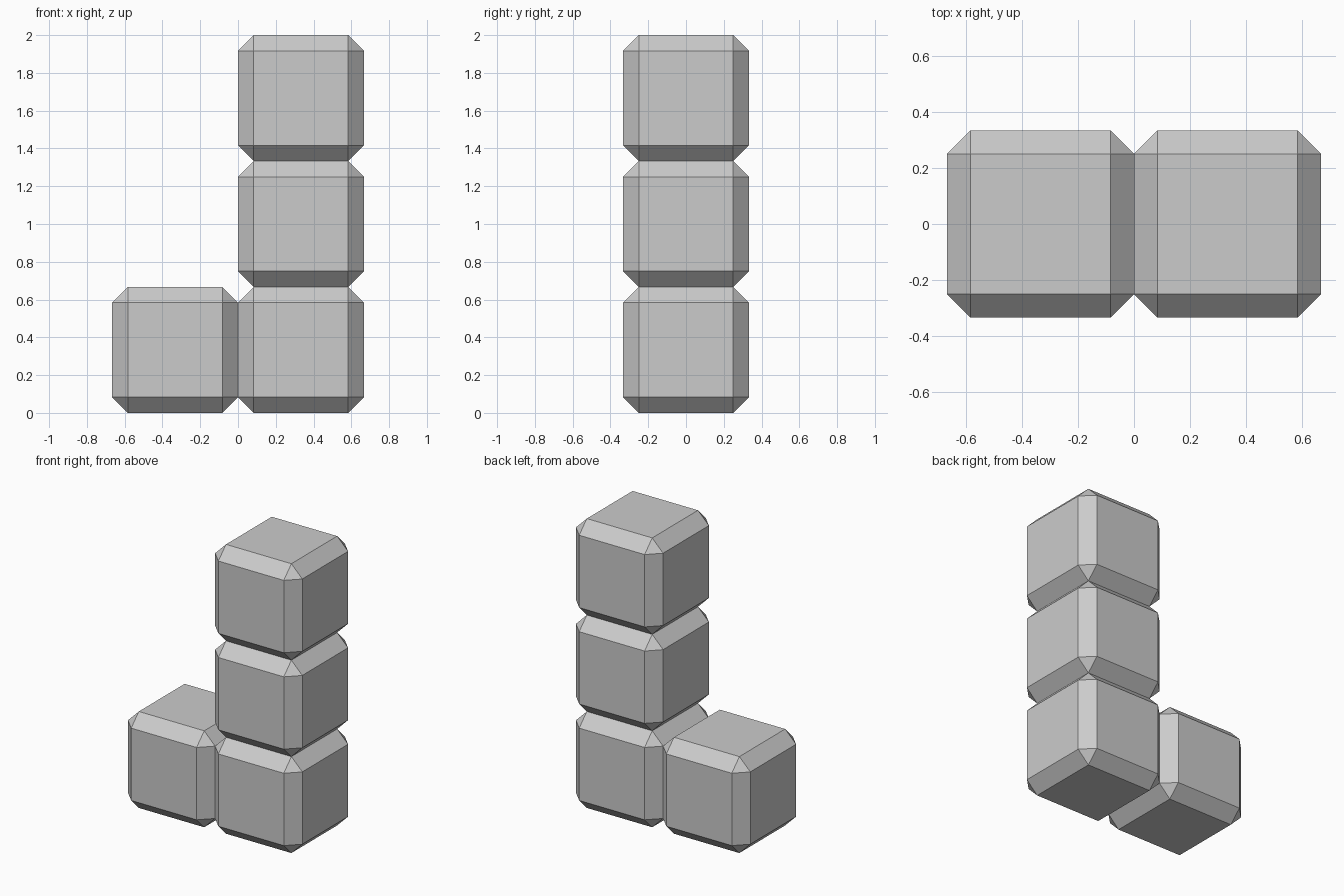
import bpy
import bmesh

if "Cube" in bpy.data.objects:
    bpy.data.objects.remove(bpy.data.objects["Cube"])

SIZE = 2 / 3       # edge length of one block
CHAMFER = SIZE / 8  # flat cut along every edge


def chamfered_block(name, column, row):
    """One cube with flat chamfered edges, placed on the block grid."""
    bm = bmesh.new()
    bmesh.ops.create_cube(bm, size=SIZE)
    bmesh.ops.bevel(bm, geom=bm.edges[:], offset=CHAMFER, offset_type='OFFSET',
                    segments=1, profile=0.5, affect='EDGES')
    mesh = bpy.data.meshes.new(name)
    bm.to_mesh(mesh)
    bm.free()
    block = bpy.data.objects.new(name, mesh)
    block.location = ((column - 0.5) * SIZE, 0, (row + 0.5) * SIZE)
    bpy.context.collection.objects.link(block)
    return block


# Column of three blocks on the right
for row, level in enumerate(("bottom", "middle", "top")):
    chamfered_block(f"column_{level}_block", 1, row)

# Single foot block on the left
chamfered_block("foot_block", 0, 0)
